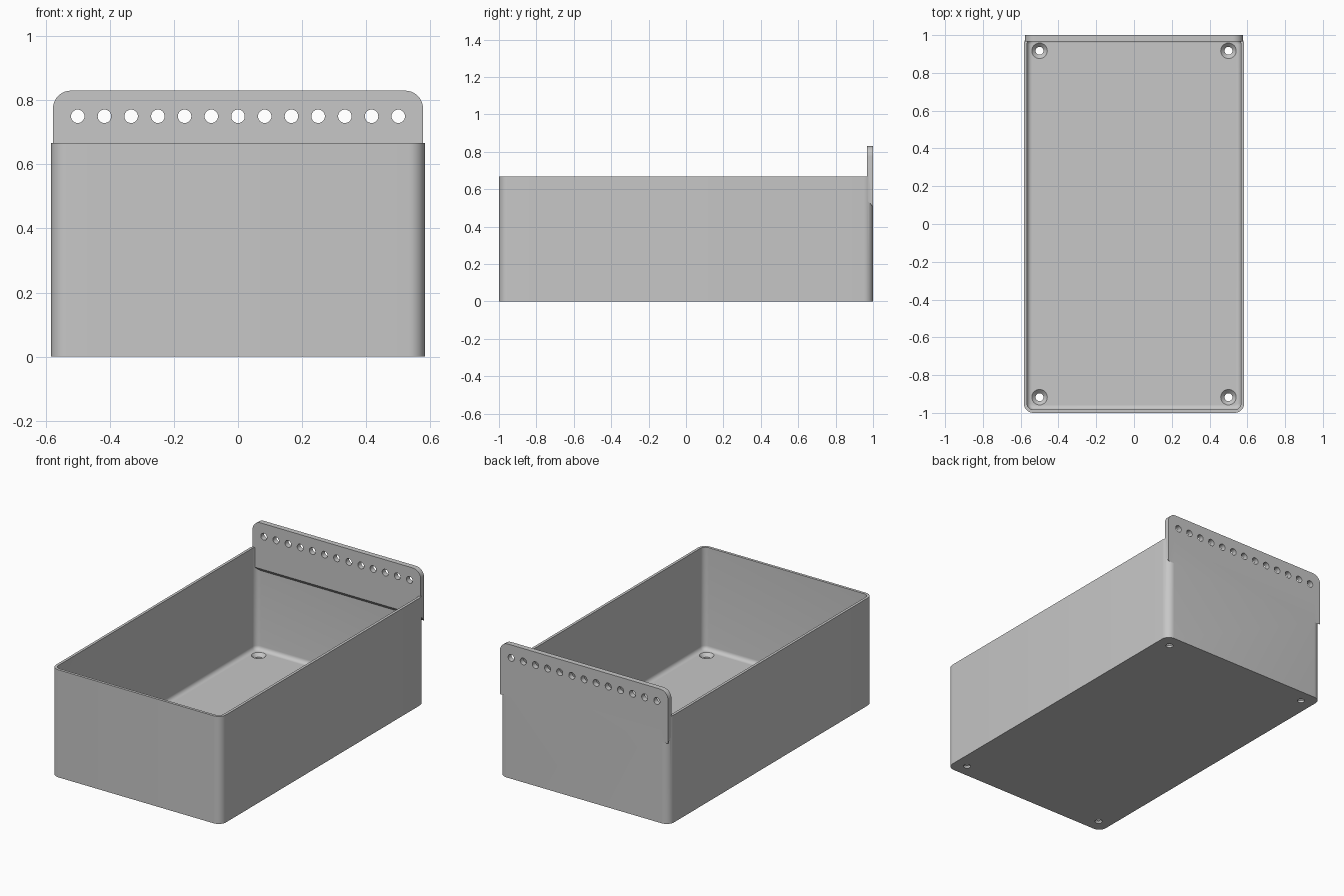
import bpy
import bmesh
from math import sin, cos, pi

cube = bpy.data.objects.get("Cube")
if cube:
    bpy.data.objects.remove(cube, do_unlink=True)

HALF_X, HALF_Y, HEIGHT = 0.583, 1.0, 0.667
WALL, FLOOR, FILLET, CORNER = 0.0167, 0.033, 0.025, 0.05

grey = bpy.data.materials.new("grey plastic")
grey.use_nodes = True
grey.diffuse_color = (0.57, 0.57, 0.57, 1)
grey.node_tree.nodes["Principled BSDF"].inputs["Base Color"].default_value = grey.diffuse_color


def rounded_rect(inset, z, segments=8):
    """Ring of points of the bin outline, moved inwards by inset."""
    r = CORNER - inset
    ring = []
    for q, (sx, sy) in enumerate([(1, 1), (-1, 1), (-1, -1), (1, -1)]):
        for i in range(segments + 1):
            a = (q + i / segments) * pi / 2
            ring.append((sx * (HALF_X - CORNER) + r * cos(a),
                         sy * (HALF_Y - CORNER) + r * sin(a), z))
    return ring


def loft(bm, rings):
    """Skin a list of equal rings and cap both ends."""
    loops = [[bm.verts.new(p) for p in ring] for ring in rings]
    n = len(loops[0])
    for a, b in zip(loops, loops[1:]):
        for i in range(n):
            j = (i + 1) % n
            bm.faces.new((a[i], a[j], b[j], b[i]))
    bm.faces.new(loops[0])
    bm.faces.new(loops[-1])


def make_object(name, bm):
    bmesh.ops.recalc_face_normals(bm, faces=bm.faces[:])
    mesh = bpy.data.meshes.new(name)
    bm.to_mesh(mesh)
    bm.free()
    mesh.materials.append(grey)
    obj = bpy.data.objects.new(name, mesh)
    bpy.context.collection.objects.link(obj)
    return obj


def combine(target, tool, operation):
    """Apply a boolean and remove the tool."""
    mod = target.modifiers.new(operation, 'BOOLEAN')
    mod.operation, mod.solver, mod.object = operation, 'EXACT', tool
    bpy.context.view_layer.objects.active = target
    bpy.ops.object.modifier_apply(modifier=mod.name)
    bpy.data.objects.remove(tool, do_unlink=True)


# Open tray: outside wall, rim, inside wall and filleted floor
bm = bmesh.new()
rings = [rounded_rect(0, 0), rounded_rect(0, HEIGHT), rounded_rect(WALL, HEIGHT)]
for i in range(7):
    a = i / 6 * pi / 2
    rings.append(rounded_rect(WALL + FILLET * (1 - cos(a)),
                              FLOOR + FILLET * (1 - sin(a))))
loft(bm, rings)
tray = make_object("storage_bin", bm)


# Hanging flange with rounded top corners and a sloped lower edge
def flange_ring(y, bottom, half=0.577, top=0.83, r=0.055, segments=10):
    ring = [(-half, y, bottom), (half, y, bottom)]
    for q, sx in enumerate((1, -1)):
        for i in range(segments + 1):
            a = (q + i / segments) * pi / 2
            ring.append((sx * (half - r) + r * cos(a), y, top - r + r * sin(a)))
    return ring


bm = bmesh.new()
loft(bm, [flange_ring(0.967, 0.545), flange_ring(HALF_Y, 0.505)])
combine(tray, make_object("hanging_flange", bm), 'UNION')

# Row of peg holes and four countersunk floor holes
bm = bmesh.new()
turn = [(cos(i * pi / 16), sin(i * pi / 16)) for i in range(32)]
for k in range(-6, 7):
    loft(bm, [[(k / 12 + 0.021 * c, y, 0.75 + 0.021 * s) for c, s in turn]
              for y in (0.9, 1.1)])
for x in (-0.5, 0.5):
    for y in (-0.917, 0.917):
        loft(bm, [[(x + r * c, y + r * s, z) for c, s in turn]
                  for r, z in [(0.021, -0.05), (0.021, 0.013),
                               (0.041, FLOOR), (0.041, 0.06)]])
combine(tray, make_object("hole_cutters", bm), 'DIFFERENCE')

# Smooth the rounded corners, keep the edges sharp
bpy.ops.object.select_all(action='DESELECT')
tray.select_set(True)
bpy.context.view_layer.objects.active = tray
bpy.ops.object.shade_smooth_by_angle(angle=pi / 6)
